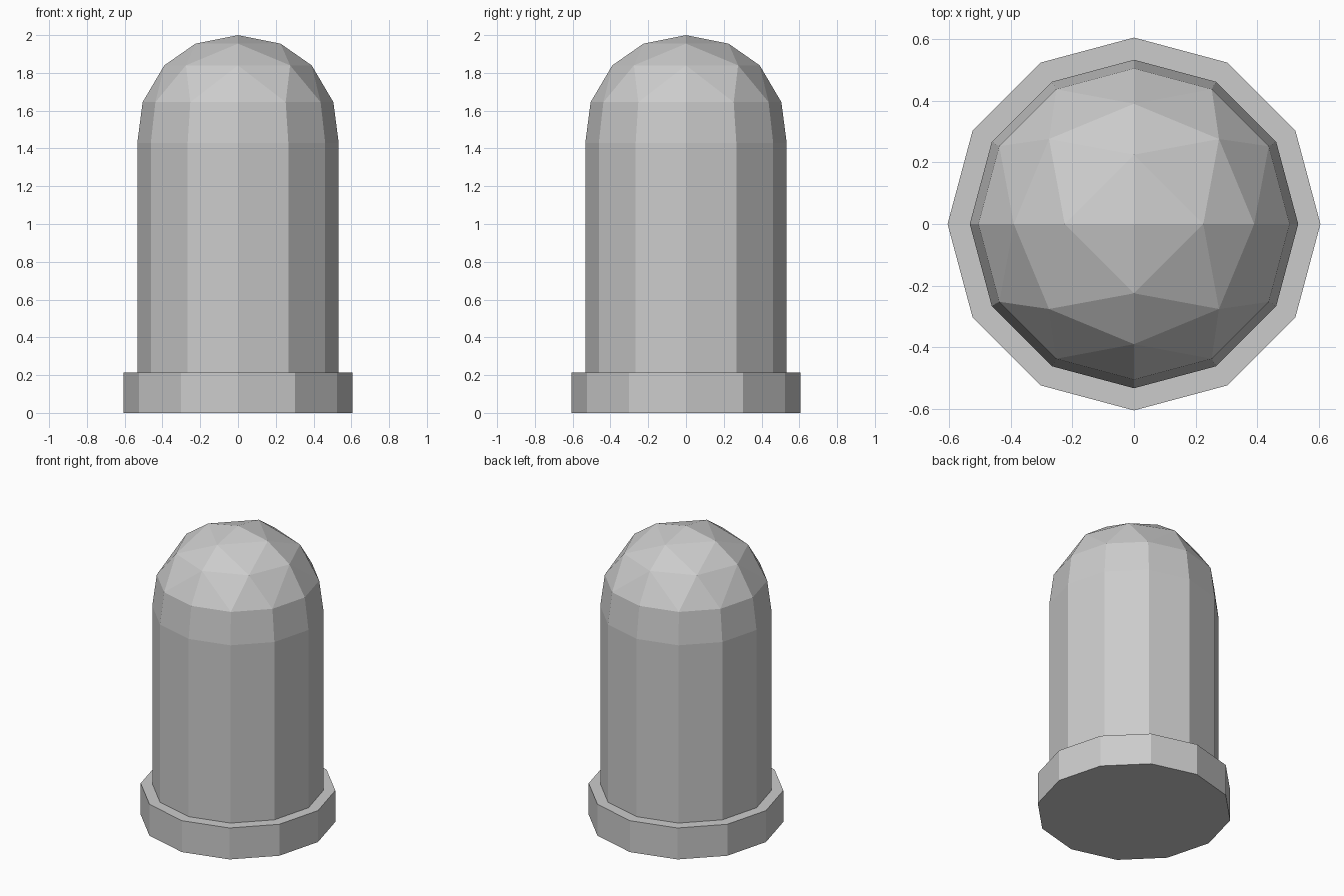
import bpy, bmesh
from math import sin, cos, tau

default = bpy.data.objects.get("Cube")
if default:
    bpy.data.objects.remove(default)

grey = bpy.data.materials.new("plain_grey")
grey.use_nodes = True
colour = (0.6, 0.6, 0.6, 1)
grey.diffuse_color = colour
grey.node_tree.nodes["Principled BSDF"].inputs["Base Color"].default_value = colour


def ring(bm, sides, radius, z):
    return [bm.verts.new((radius * cos(tau * i / sides), radius * sin(tau * i / sides), z))
            for i in range(sides)]


def bridge(bm, low, high):
    """Join two rings, which may have different numbers of sides."""
    m, n = len(low), len(high)
    if m == n:
        for i in range(m):
            j = (i + 1) % m
            bm.faces.new((low[i], low[j], high[j], high[i]))
        return
    i = j = 0
    while i < m or j < n:
        a, b = low[i % m], high[j % n]
        # Step along whichever ring has the nearer edge midpoint
        if j >= n or (i < m and (i + 0.5) / m < (j + 0.5) / n):
            i += 1
            bm.faces.new((a, low[i % m], b))
        else:
            j += 1
            bm.faces.new((a, high[j % n], b))


def loft(name, levels, apex=None):
    bm = bmesh.new()
    rings = [ring(bm, *level) for level in levels]
    for low, high in zip(rings, rings[1:]):
        bridge(bm, low, high)
    bm.faces.new(rings[0][::-1])
    if apex is None:
        bm.faces.new(rings[-1])
    else:
        top = bm.verts.new((0, 0, apex))
        last = rings[-1]
        for i, v in enumerate(last):
            bm.faces.new((v, last[(i + 1) % len(last)], top))
    bmesh.ops.recalc_face_normals(bm, faces=bm.faces)
    mesh = bpy.data.meshes.new(name)
    bm.to_mesh(mesh)
    bm.free()
    mesh.materials.append(grey)
    obj = bpy.data.objects.new(name, mesh)
    bpy.context.collection.objects.link(obj)
    return obj


# Wide foot: sides, radius, height
loft("base_flange", [(12, 0.605, 0), (12, 0.605, 0.215)])

# Straight body closing into a faceted dome with fewer sides towards the top
loft("domed_body", [(12, 0.533, 0.2), (12, 0.533, 1.43), (12, 0.505, 1.645),
                    (8, 0.39, 1.84), (4, 0.225, 1.955)], apex=2.0)
